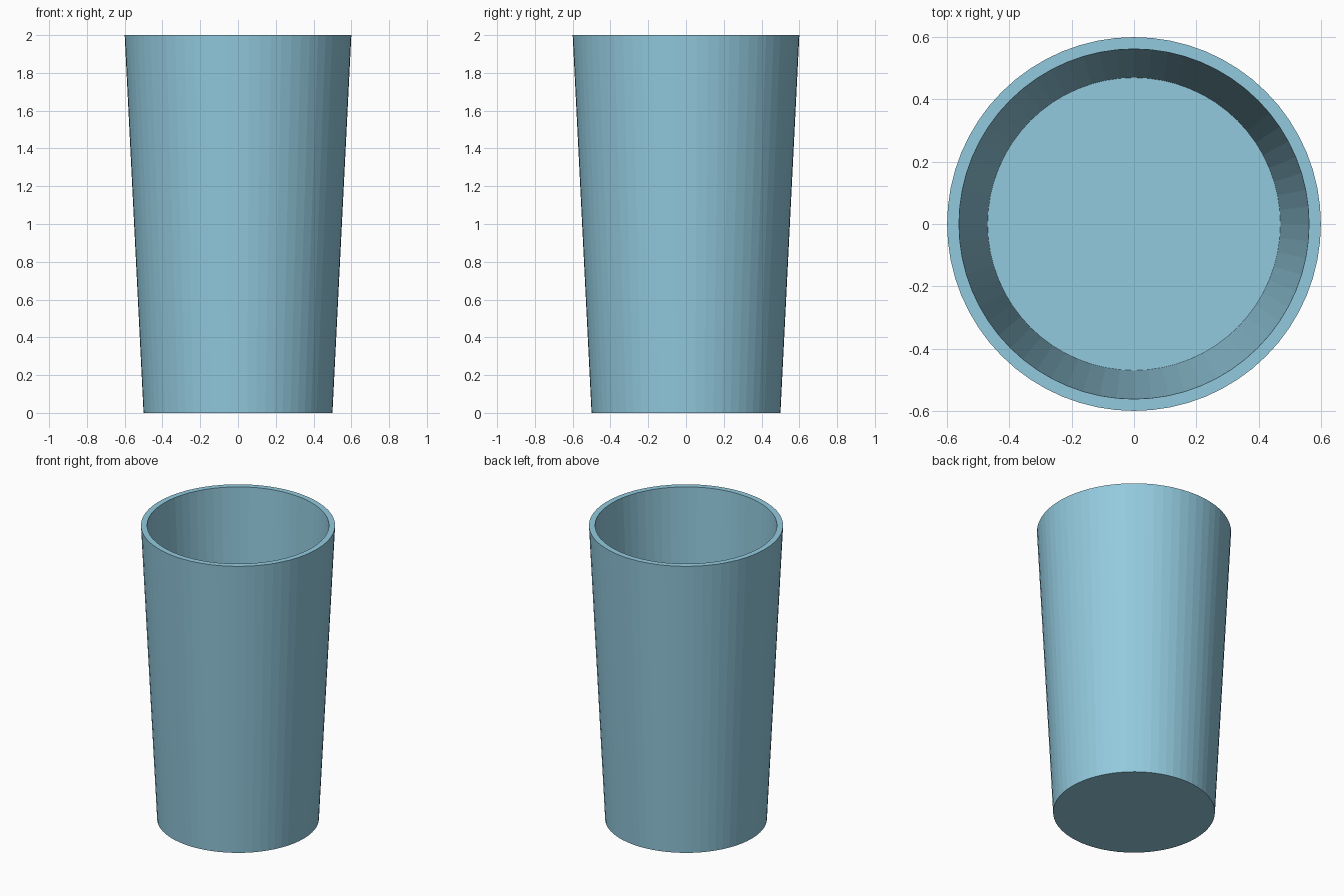
import bpy, bmesh, math

if "Cube" in bpy.data.objects:
    bpy.data.objects.remove(bpy.data.objects["Cube"])

SIDES = 64

# Profile of the tumbler (radius, height): outside foot, rim, inside floor
profile = [(0.50, 0.0), (0.60, 2.0), (0.562, 2.0), (0.47, 0.16)]

bm = bmesh.new()
rings = []
for r, z in profile:
    rings.append([bm.verts.new((r * math.cos(2 * math.pi * i / SIDES),
                                r * math.sin(2 * math.pi * i / SIDES), z))
                  for i in range(SIDES)])

# Outer wall, rim and inner wall
for low, high in zip(rings, rings[1:]):
    for i in range(SIDES):
        j = (i + 1) % SIDES
        bm.faces.new((low[i], low[j], high[j], high[i]))

# Underside and inside floor
bm.faces.new(rings[0][::-1])
bm.faces.new(rings[-1])
bmesh.ops.recalc_face_normals(bm, faces=bm.faces[:])

mesh = bpy.data.meshes.new("cup")
bm.to_mesh(mesh)
bm.free()
cup = bpy.data.objects.new("cup", mesh)
bpy.context.collection.objects.link(cup)

# Pale blue colour
blue = bpy.data.materials.new("pale_blue")
blue.diffuse_color = (0.29, 0.59, 0.73, 1.0)
blue.use_nodes = True
blue.node_tree.nodes["Principled BSDF"].inputs["Base Color"].default_value = blue.diffuse_color
mesh.materials.append(blue)
